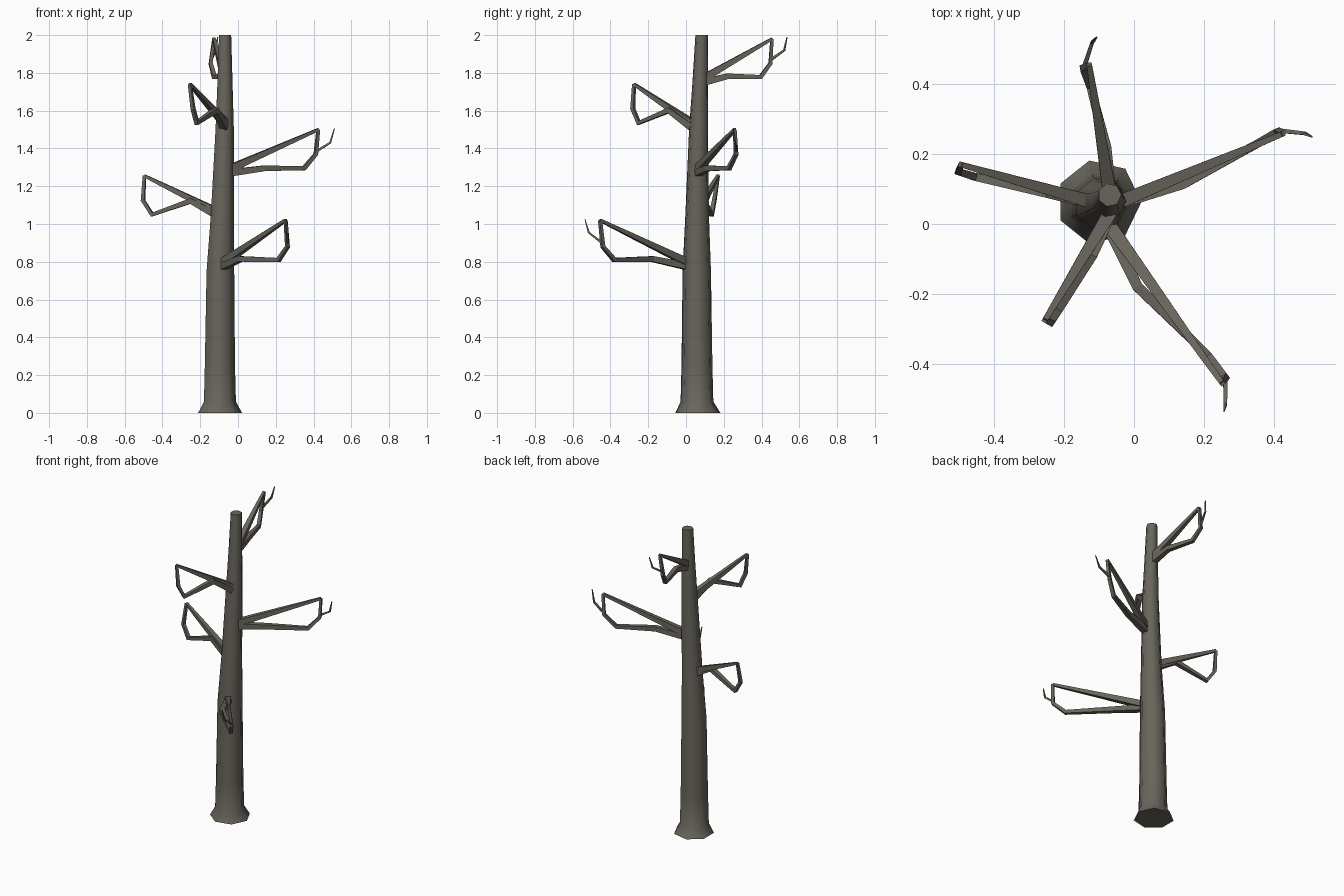
import bpy, bmesh, math
from mathutils import Vector

if "Cube" in bpy.data.objects:
    bpy.data.objects.remove(bpy.data.objects["Cube"])

bark = bpy.data.materials.new("grey_brown_bark")
bark.diffuse_color = (0.14, 0.13, 0.108, 1)
bark.use_nodes = True
bark.node_tree.nodes["Principled BSDF"].inputs["Base Color"].default_value = bark.diffuse_color


def skin(name, rings, smooth):
    """Join rings of points into a closed tube."""
    bm = bmesh.new()
    loops = [[bm.verts.new(p) for p in ring] for ring in rings]
    n = len(loops[0])
    for a, b in zip(loops, loops[1:]):
        for i in range(n):
            j = (i + 1) % n
            bm.faces.new((a[i], a[j], b[j], b[i]))
    bm.faces.new(loops[0][::-1])
    bm.faces.new(loops[-1])
    bmesh.ops.recalc_face_normals(bm, faces=bm.faces)
    me = bpy.data.meshes.new(name)
    bm.to_mesh(me)
    bm.free()
    me.materials.append(bark)
    ob = bpy.data.objects.new(name, me)
    bpy.context.collection.objects.link(ob)
    if smooth:
        bpy.ops.object.select_all(action='DESELECT')
        ob.select_set(True)
        bpy.context.view_layer.objects.active = ob
        bpy.ops.object.shade_smooth_by_angle(angle=math.radians(55))
    return ob


def limb(name, pts, radii, sides=4):
    """Faceted tapering tube along a path of points."""
    pts = [Vector(p) for p in pts]
    flat = pts[-1] - pts[0]
    side = Vector((flat.y, -flat.x, 0)).normalized()   # horizontal, across the limb
    rings = []
    for i, (p, r) in enumerate(zip(pts, radii)):
        t = Vector()
        if i > 0:
            t += (p - pts[i - 1]).normalized()
        if i < len(pts) - 1:
            t += (pts[i + 1] - p).normalized()
        t.normalize()
        s = (side - t * side.dot(t)).normalized()
        u = s.cross(t)
        ang = [2 * math.pi * (k + 0.5) / sides for k in range(sides)]
        rings.append([p + r * (math.cos(a) * s + math.sin(a) * u) for a in ang])
    return skin(name, rings, False)


# Trunk: seven-sided, flared at the foot, leaning slightly: (z, x, y, radius)
trunk = [(0, -0.101, 0.063, 0.122), (0.06, -0.10, 0.058, 0.089),
         (0.25, -0.10, 0.058, 0.084), (0.75, -0.097, 0.057, 0.077),
         (1.05, -0.086, 0.059, 0.064), (1.5, -0.073, 0.066, 0.051),
         (1.75, -0.071, 0.075, 0.042), (2.0, -0.070, 0.083, 0.034)]
skin("trunk", [[(x + r * math.cos(2 * math.pi * k / 7),
                 y + r * math.sin(2 * math.pi * k / 7), z) for k in range(7)]
               for z, x, y, r in trunk], True)

# Branches: root, knee, elbow, rise, tip, then an optional twig path
branches = {
    "front_right": ([(-0.08, 0.01, 0.775), (0.01, -0.18, 0.815), (0.215, -0.38, 0.81),
                     (0.262, -0.44, 0.88), (0.252, -0.455, 1.02)],
                    [(0.262, -0.445, 0.90), (0.262, -0.515, 0.955), (0.258, -0.535, 1.025)]),
    "left": ([(-0.11, 0.06, 1.045), (-0.25, 0.09, 1.122), (-0.455, 0.135, 1.05),
              (-0.503, 0.15, 1.125), (-0.495, 0.17, 1.255)], None),
    "right": ([(-0.05, 0.06, 1.27), (0.14, 0.115, 1.295), (0.35, 0.228, 1.295),
               (0.412, 0.265, 1.37), (0.425, 0.258, 1.50)],
              [(0.415, 0.268, 1.385), (0.488, 0.26, 1.43), (0.51, 0.25, 1.505)]),
    "front_left": ([(-0.07, 0.03, 1.515), (-0.12, -0.09, 1.602), (-0.218, -0.25, 1.535),
                    (-0.238, -0.282, 1.61), (-0.255, -0.275, 1.74)], None),
    "back": ([(-0.07, 0.09, 1.75), (-0.08, 0.22, 1.782), (-0.125, 0.395, 1.778),
              (-0.145, 0.447, 1.85), (-0.128, 0.455, 1.98)],
             [(-0.143, 0.45, 1.87), (-0.12, 0.52, 1.92), (-0.107, 0.535, 1.99)]),
}
for name, (path, twig) in branches.items():
    # lower bent arm, rising to the tip
    limb(name + "_branch", path, (0.027, 0.021, 0.016, 0.014, 0.011))
    # straight upper strand from trunk to tip
    limb(name + "_strand", [Vector(path[0]) + Vector((0, 0, 0.02)), path[-1]],
         (0.028, 0.011))
    if twig:
        limb(name + "_twig", twig, (0.009, 0.007, 0.003))
